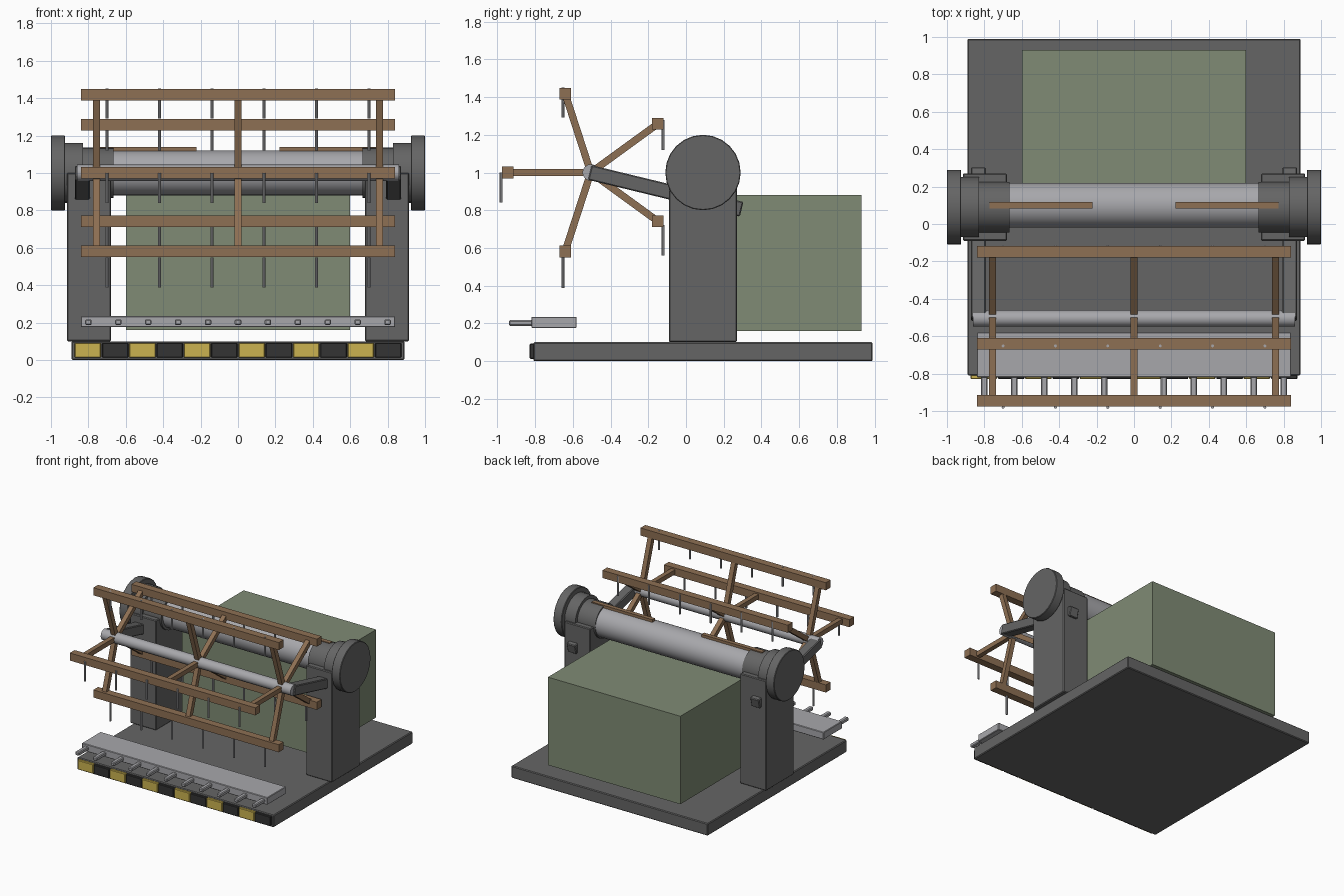
import bpy
from math import radians, sin, cos, atan2, hypot, pi

if "Cube" in bpy.data.objects:
    bpy.data.objects.remove(bpy.data.objects["Cube"], do_unlink=True)


def make_mat(name, rgb):
    m = bpy.data.materials.new(name)
    m.use_nodes = True
    color = (*rgb, 1)
    m.diffuse_color = color
    m.node_tree.nodes["Principled BSDF"].inputs["Base Color"].default_value = color
    return m


STEEL = make_mat("dark_steel", (0.13, 0.13, 0.13))
METAL = make_mat("light_metal", (0.39, 0.39, 0.41))
WOOD = make_mat("wood", (0.27, 0.16, 0.087))
GREEN = make_mat("green_paint", (0.215, 0.26, 0.178))
YELLOW = make_mat("warning_yellow", (0.6, 0.45, 0.08))
BLACK = make_mat("warning_black", (0.034, 0.034, 0.034))


def finish(name, mat, bevel):
    ob = bpy.context.object
    ob.name = name
    ob.data.materials.append(mat)
    if bevel:
        mod = ob.modifiers.new("edge", "BEVEL")
        mod.width = bevel
        mod.segments = 1
    return ob


def box(name, center, size, mat, tilt=0, bevel=0):
    bpy.ops.mesh.primitive_cube_add(size=1, location=center)
    ob = bpy.context.object
    ob.scale = size
    bpy.ops.object.transform_apply(location=False, rotation=False, scale=True)
    ob.rotation_euler.x = tilt
    return finish(name, mat, bevel)


def rod(name, center, radius, length, mat, sides=24, along_x=True, bevel=0):
    bpy.ops.mesh.primitive_cylinder_add(vertices=sides, radius=radius, depth=length,
                                        location=center,
                                        rotation=(0, pi / 2 if along_x else 0, 0))
    if sides > 8:
        bpy.ops.object.shade_smooth_by_angle(angle=radians(35))
    return finish(name, mat, bevel)


def strut(name, x, start, end, width, mat, bevel=0):
    """Square bar between two (y, z) points at a fixed x."""
    dy, dz = end[0] - start[0], end[1] - start[1]
    center = (x, (start[0] + end[0]) / 2, (start[1] + end[1]) / 2)
    return box(name, center, (width, hypot(dy, dz), width), mat, atan2(dz, dy), bevel)


# Base plate and rear hopper
box("base_plate", (0, 0.09, 0.05), (1.78, 1.8, 0.1), STEEL, bevel=0.006)
box("hopper", (0, 0.53, 0.52), (1.2, 0.8, 0.72), GREEN)

# Warning stripes on the front edge
for i in range(12):
    box("warning_stripe", (-0.803 + 0.146 * i, -0.815, 0.052), (0.142, 0.03, 0.08),
        BLACK if i % 2 else YELLOW, bevel=0.005)

# Side frames: post, hub, collar, end disc, reel arm, half of the drum
DRUM_Y = 0.09
for side, s in (("left", 1), ("right", -1)):
    box(side + "_post", (s * 0.797, 0.09, 0.55), (0.236, 0.36, 0.9), STEEL, bevel=0.006)
    rod(side + "_collar", (s * 0.75, DRUM_Y, 1), 0.135, 0.17, STEEL)
    rod(side + "_hub", (s * 0.878, DRUM_Y, 1), 0.16, 0.1, STEEL)
    rod(side + "_end_disc", (s * 0.962, DRUM_Y, 1), 0.2, 0.076, STEEL, bevel=0.004)
    strut(side + "_reel_arm", s * 0.832, (-0.51, 1.0), (0.295, 0.805), 0.08, STEEL, 0.006)
    rod(side + "_drum", (s * 0.335, 0.1, 1), 0.12, 0.67, METAL, sides=32)
    box(side + "_drum_slat", (s * 0.497, 0.1, 1.12), (0.55, 0.035, 0.04), WOOD)

# Reel: shaft, spokes, bats and hanging tines
REEL_Y, REEL_Z = -0.505, 1.0
rod("reel_shaft", (0, REEL_Y, REEL_Z), 0.044, 1.72, METAL, sides=16)
for k in range(5):
    a = radians(36 + 72 * k)
    c, s = cos(a), sin(a)
    bat = (REEL_Y + 0.44 * c, REEL_Z + 0.44 * s)
    box("reel_bat", (0, *bat), (1.68, 0.062, 0.062), WOOD)
    for x in (-0.757, 0, 0.757):
        strut("reel_spoke", x, (REEL_Y, REEL_Z), bat, 0.038, WOOD)
    for i in range(6):
        rod("reel_tine", (-0.7 + 0.28 * i, REEL_Y + 0.475 * c, REEL_Z + 0.475 * s - 0.08),
            0.008, 0.16, METAL, sides=8, along_x=False)

# Cutter bar with fingers
box("cutter_bar", (0, -0.7, 0.205), (1.68, 0.24, 0.06), METAL, bevel=0.004)
for i in range(11):
    box("cutter_finger", (-0.8 + 0.16 * i, -0.875, 0.202), (0.035, 0.13, 0.03), METAL,
        bevel=0.006)
